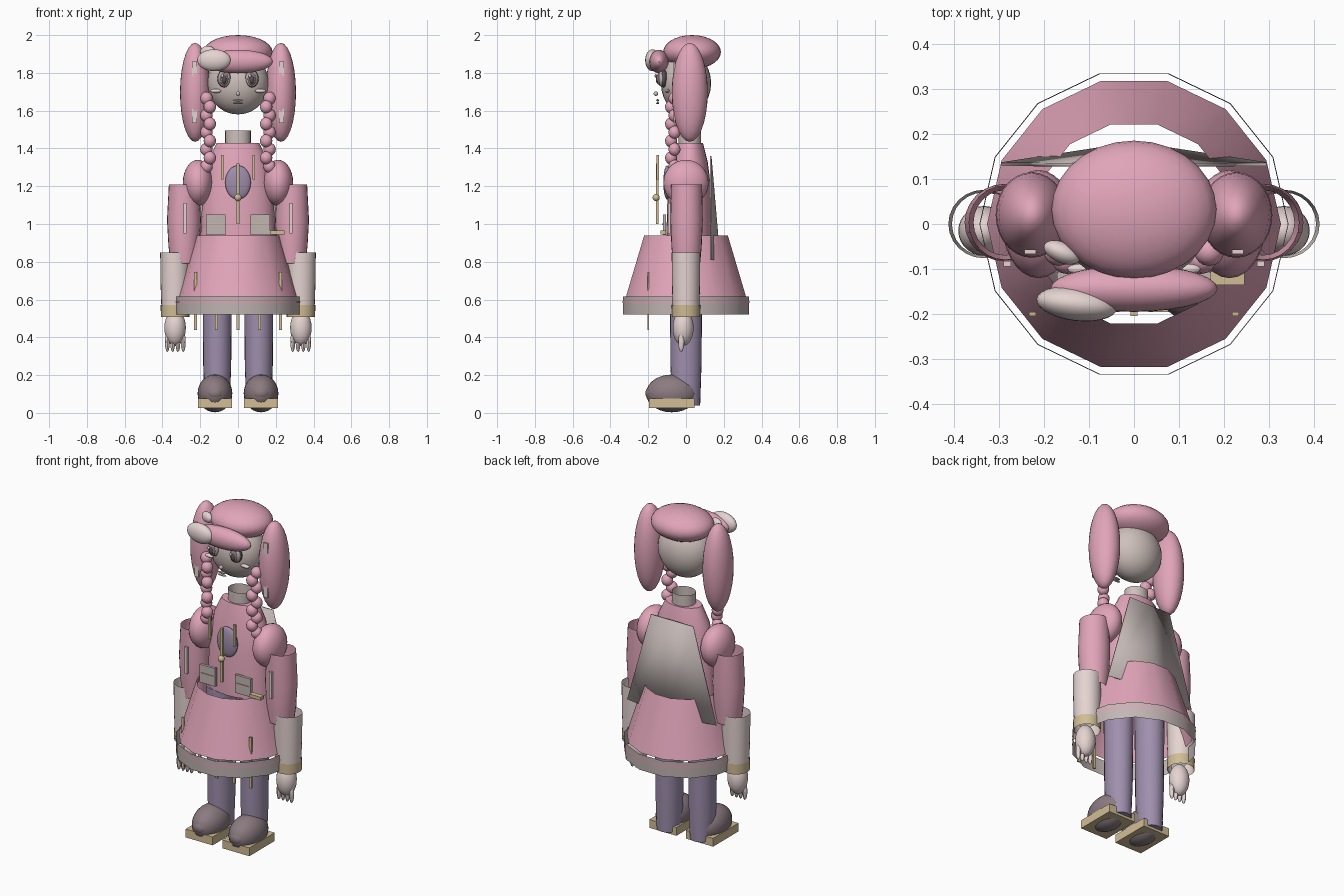
import bpy, bmesh, math
from mathutils import Matrix, Vector, Euler

if "Cube" in bpy.data.objects:
    bpy.data.objects.remove(bpy.data.objects["Cube"])


def material(name, *rgb):
    lin = [(c / 255) ** 2.2 for c in rgb] + [1]
    m = bpy.data.materials.new(name)
    m.use_nodes = True
    m.diffuse_color = lin
    m.node_tree.nodes["Principled BSDF"].inputs["Base Color"].default_value = lin
    return m


PINK = material("pink", 224, 163, 184)
SKIN = material("skin", 205, 191, 186)
PALE = material("pale pink white", 228, 211, 208)
GREY = material("warm grey cloth", 192, 181, 178)
PURPLE = material("stocking purple", 158, 142, 172)
GEM = material("gem violet", 158, 140, 170)
SHOE = material("shoe brown grey", 138, 122, 128)
TAN = material("tan", 208, 188, 148)
DARK = material("dark eye", 92, 80, 88)
made = []


def finish(name, bm, mat):
    bmesh.ops.recalc_face_normals(bm, faces=bm.faces)
    mesh = bpy.data.meshes.new(name)
    bm.to_mesh(mesh)
    bm.free()
    mesh.materials.append(mat)
    ob = bpy.data.objects.new(name, mesh)
    bpy.context.collection.objects.link(ob)
    made.append(ob)
    return ob


def ball(name, at, radii, mat, rot=(0, 0, 0), seg=28):
    bm = bmesh.new()
    m = Matrix.LocRotScale(Vector(at), Euler(rot), Vector(radii))
    bmesh.ops.create_uvsphere(bm, u_segments=seg, v_segments=seg // 2, radius=1, matrix=m)
    return finish(name, bm, mat)


def box(name, at, size, mat):
    bm = bmesh.new()
    m = Matrix.LocRotScale(Vector(at), None, Vector(size))
    bmesh.ops.create_cube(bm, size=1, matrix=m)
    return finish(name, bm, mat)


def tube(name, rings, mat, centre=(0, 0), n=24, caps=False, turn=0):
    """Loft of elliptical rings, each given as height, x radius, y radius."""
    bm = bmesh.new()
    loops = []
    for z, rx, ry in rings:
        angles = [2 * math.pi * i / n + turn for i in range(n)]
        loops.append([bm.verts.new((centre[0] + rx * math.cos(a),
                                    centre[1] + ry * math.sin(a), z)) for a in angles])
    for lo, hi in zip(loops, loops[1:]):
        for i in range(n):
            j = (i + 1) % n
            bm.faces.new((lo[i], lo[j], hi[j], hi[i]))
    if caps:
        bm.faces.new(loops[0])
        bm.faces.new(loops[-1])
    return finish(name, bm, mat)


# Head and hair
ball("head", (0, 0, 1.745), (.163, .133, .165), SKIN)
ball("hair_cap", (0, .032, 1.91), (.183, .153, .09), PINK)
ball("fringe", (0, -.143, 1.86), (.185, .052, .062), PINK)
ball("pale_bang", (-.127, -.177, 1.867), (.09, .038, .058), PALE, (0, 0, -.12))
ball("pale_tuft", (-.16, -.063, 1.912), (.043, .023, .03), PALE, (0, 0, -.4))

# Face
ball("nose", (0, -.16, 1.69), (.012, .012, .012), SKIN, seg=12)
for z in (1.655, 1.64):
    ball("lip", (0, -.15, z), (.028, .008, .006), SKIN, seg=12)

# Neck and bodice
tube("neck", [(1.4, .068, .06), (1.495, .068, .06)], SKIN, (0, .02))
tube("bodice", [(.9, .2, .125), (1.15, .188, .118), (1.33, .16, .095), (1.43, .112, .07)],
     PINK, (0, .02), caps=True)
ball("chest_gem", (0, -.1, 1.22), (.068, .02, .09), GEM)
box("centre_trim", (0, -.152, 1.16), (.016, .014, .32), TAN)
ball("trim_bead", (0, -.158, 1.14), (.019, .019, .019), TAN, seg=16)
box("belt_tab", (.208, -.12, .955), (.075, .03, .02), TAN)

# Skirt with a banded hem
step = math.pi / 7
tube("skirt", [(.615, .326, .326), (.94, .227, .227)], PINK, n=14)
tube("hem", [(.52, .341, .341), (.615, .343, .343)], GREY, n=14)
tube("hem_stripe", [(.581, .345, .345), (.592, .345, .345)], PINK, n=14)
for x in (-.225, -.115, 0, .115, .225):
    top = .745 if abs(x) > .2 else .6
    box("skirt_strip", (x, -.2, (top + .44) / 2), (.016, .009, top - .44), TAN)

# Back cape, bowed outward at its lower edge
bm = bmesh.new()
top = [bm.verts.new((x, .135, 1.36)) for x in (-.14, 0, .14)]
low = [bm.verts.new(p) for p in ((-.295, .137, .81), (0, .182, .81), (.295, .137, .81))]
for i in range(2):
    bm.faces.new((top[i], top[i + 1], low[i + 1], low[i]))
cape = finish("back_cape", bm, GREY)
solid = cape.modifiers.new("thickness", "SOLIDIFY")
solid.thickness = .008

# Paired parts
for s, side in ((1, "left"), (-1, "right")):
    def tag(part):
        return side + "_" + part

    # Hair tails with ribbon patches, and braids
    ball(tag("hair_tail"), (s * .227, .02, 1.697), (.08, .095, .262), PINK)
    for z in (1.82, 1.575):
        box(tag("tail_patch"), (s * .23, -.062, z), (.026, .01, .08), PALE)
    for i in range(9):
        wobble = .009 * (-1) ** i
        ball(tag("braid_bead"), (s * (.158 + wobble), -.07 + wobble, 1.665 - i * .045),
             (.033, .032, .035), PINK, seg=16)

    # Eyes and cheeks
    ball(tag("eye_rim"), (s * .073, -.118, 1.77), (.036, .02, .047), DARK, seg=20)
    ball(tag("eye_white"), (s * .073, -.128, 1.77), (.032, .02, .043), GREY, seg=20)
    ball(tag("iris"), (s * .073, -.141, 1.768), (.022, .014, .034), SHOE, seg=20)
    ball(tag("pupil"), (s * .073, -.15, 1.766), (.012, .01, .022), DARK, seg=16)
    ball(tag("eye_glint"), (s * .073 - .01, -.16, 1.785), (.008, .006, .01), PALE, seg=12)
    ball(tag("cheek"), (s * .118, -.1, 1.705), (.03, .012, .011), PALE, seg=16)

    # Chest trim and pockets
    box(tag("chest_trim"), (s * .083, -.15, 1.3), (.014, .014, .13), TAN)
    box(tag("pocket"), (s * .118, -.115, .995), (.105, .016, .108), GREY)
    box(tag("pocket_seam"), (s * .118, -.124, .998), (.085, .006, .008), TAN)

    # Arms
    ball(tag("shoulder_puff"), (s * .212, 0, 1.218), (.08, .12, .122), PINK)
    tube(tag("sleeve"), [(.79, .07, .072), (.88, .082, .08), (1.02, .09, .086), (1.21, .08, .082)],
         PINK, (s * .286, .003))
    box(tag("sleeve_strip"), (s * .281, -.088, 1.03), (.017, .012, .16), PALE)
    tube(tag("cuff"), [(.51, .071, .07), (.68, .077, .074), (.85, .079, .076)],
         PALE, (s * .333, 0))
    tube(tag("bracelet"), [(.508, .075, .074), (.57, .077, .076)], TAN, (s * .333, 0))
    ball(tag("hand"), (s * .333, -.015, .45), (.057, .055, .095), PALE)
    for i in range(4):
        ball(tag("finger"), (s * (.29 + i * .028), -.025, .375), (.013, .016, .053),
             PALE, seg=12)

    # Legs and shoes
    tube(tag("leg"), [(.04, .066, .075), (.25, .074, .082), (.9, .08, .088)],
         PURPLE, (s * .11, 0), caps=True)
    ball(tag("shoe"), (s * .122, -.075, .103), (.092, .137, .1), SHOE)
    ball(tag("toe_cap"), (s * .122, -.165, .105), (.052, .05, .045), SHOE)
    box(tag("sole"), (s * .122, -.075, .05), (.18, .24, .05), TAN)

# Smooth shading with crisp corners
bpy.ops.object.select_all(action="DESELECT")
for ob in made:
    ob.select_set(True)
bpy.context.view_layer.objects.active = made[0]
bpy.ops.object.shade_smooth_by_angle(angle=math.radians(32))
